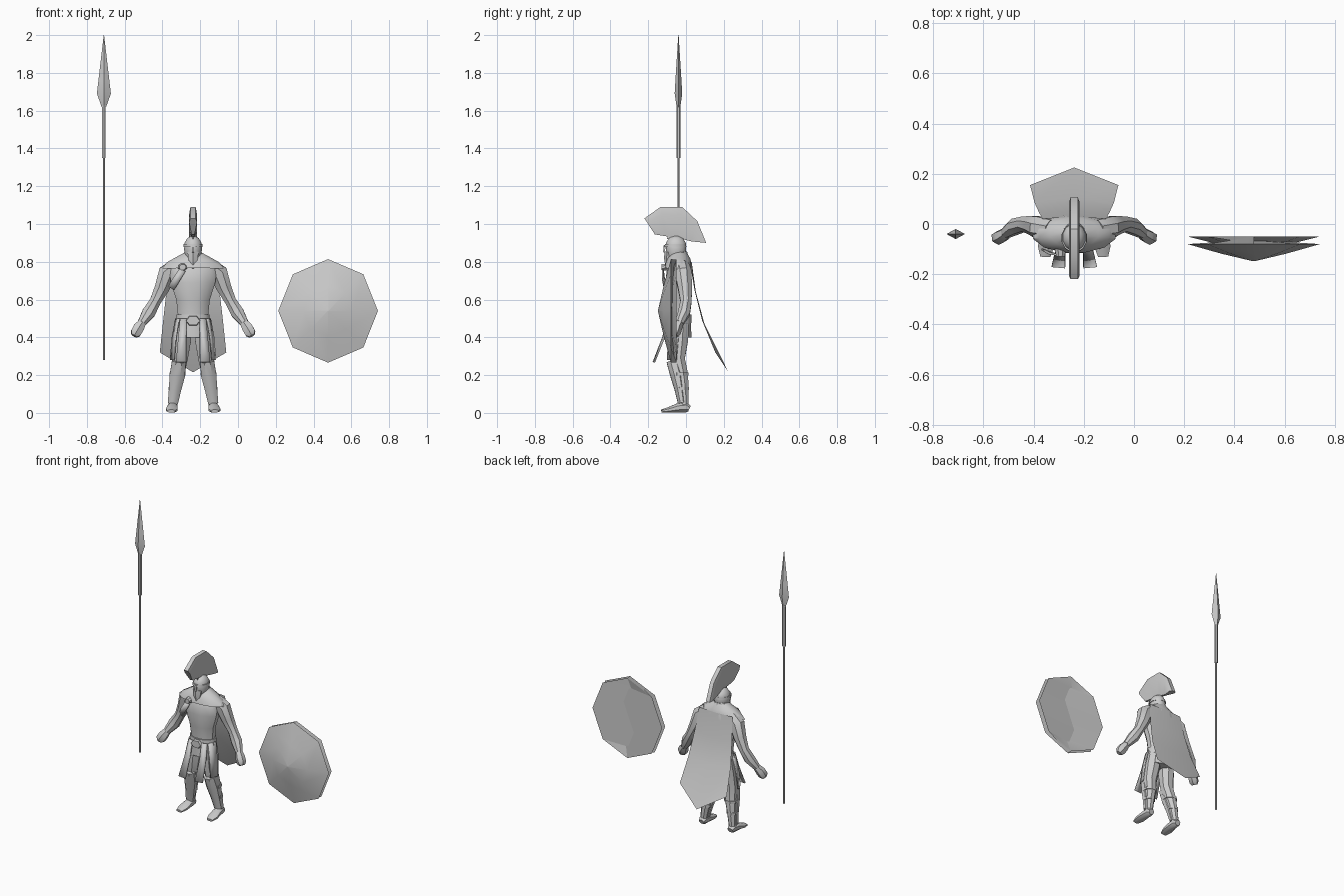
import bpy, bmesh, math
from mathutils import Vector

CX = -0.238  # figure centre line
grey = bpy.data.materials.new("stone_grey")
grey.diffuse_color = (0.6, 0.6, 0.6, 1)


def finish(name, bm, angle=40):
    bmesh.ops.recalc_face_normals(bm, faces=bm.faces[:])
    me = bpy.data.meshes.new(name)
    bm.to_mesh(me)
    bm.free()
    me.materials.append(grey)
    ob = bpy.data.objects.new(name, me)
    bpy.context.collection.objects.link(ob)
    bpy.ops.object.select_all(action='DESELECT')
    ob.select_set(True)
    bpy.context.view_layer.objects.active = ob
    bpy.ops.object.shade_smooth_by_angle(angle=math.radians(angle))
    return ob


def loft(name, path, n=8, ref=(0, 1, 0), s=1, ox=CX, cap=True, turn=0.5, angle=40):
    """Rings (x, y, z, radius across, radius along ref) swept along a path."""
    bm = bmesh.new()
    rings = []
    pts = [Vector(p[:3]) for p in path]
    for i, p in enumerate(path):
        t = (pts[min(i + 1, len(pts) - 1)] - pts[max(i - 1, 0)]).normalized()
        u = t.cross(Vector(ref)).normalized()
        v = u.cross(t).normalized()
        ring = []
        for k in range(n):
            a = 2 * math.pi * (k + turn) / n
            q = pts[i] + u * p[3] * math.cos(a) + v * p[4] * math.sin(a)
            ring.append(bm.verts.new((ox + s * q.x, q.y, q.z)))
        rings.append(ring)
    for a, b in zip(rings, rings[1:]):
        for k in range(n):
            bm.faces.new((a[k], a[(k + 1) % n], b[(k + 1) % n], b[k]))
    if cap:
        bm.faces.new(rings[0])
        bm.faces.new(rings[-1])
    return finish(name, bm, angle)


def sheet(name, rows, s=1, thick=0.0, ox=CX):
    """Grid surface from rows of points, optionally thickened."""
    bm = bmesh.new()
    g = [[bm.verts.new((ox + s * x, y, z)) for x, y, z in r] for r in rows]
    for a, b in zip(g, g[1:]):
        for k in range(len(a) - 1):
            bm.faces.new((a[k], a[k + 1], b[k + 1], b[k]))
    ob = finish(name, bm)
    if thick:
        m = ob.modifiers.new("thickness", 'SOLIDIFY')
        m.thickness = thick
        m.offset = 0
    return ob


def box(name, c, size):
    bm = bmesh.new()
    bmesh.ops.create_cube(bm, size=1)
    for v in bm.verts:
        v.co = Vector([c[i] + v.co[i] * size[i] for i in range(3)])
    return finish(name, bm)


# Spear
SX, SY = -0.71, -0.04
loft("spear_shaft", [(0, SY, .28, .006, .006), (0, SY, 1.36, .006, .006)], 6, ox=SX)
loft("spear_socket", [(0, SY, 1.35, .011, .011), (0, SY, 1.63, .011, .011)], 6, ox=SX)
loft("spear_head", [(0, SY, 1.62, .012, .01), (0, SY, 1.69, .037, .02), (0, SY, 1.76, .029, .016),
                    (0, SY, 2.0, .001, .001)], 4, ox=SX, turn=0, angle=30)

# Shield: shallow octagonal cone, hollow at the back, with a grip
HX, HZ = 0.477, 0.54
loft("shield", [(0, -.115, HZ, .004, .004), (0, -.05, HZ, .262, .272), (0, -.08, HZ, .264, .274),
                (0, -.118, HZ, .13, .135), (0, -.148, HZ, .004, .004)], 8,
     ref=(0, 0, 1), ox=HX, turn=0, angle=50)
box("shield_grip", (HX, -.075, HZ), (.13, .014, .034))
for sx in (-1, 1):
    box("grip_post", (HX + sx * .058, -.092, HZ), (.014, .04, .034))

# Torso and neck
loft("torso", [(0, -.035, .43, .085, .055), (0, -.035, .52, .083, .058), (0, -.04, .60, .092, .06),
               (0, -.045, .69, .122, .068), (0, -.04, .76, .13, .062), (0, -.03, .80, .09, .05),
               (0, -.04, .86, .035, .035)], 12)
loft("belt", [(0, -.035, .475, .094, .067), (0, -.035, .52, .09, .065)], 12)
loft("belt_buckle", [(0, -.095, .488, .04, .03), (0, -.115, .488, .036, .026)], 6,
     ref=(0, 0, 1), turn=0, angle=30)
loft("hip_cloth", [(0, -.035, .49, .094, .063), (0, -.035, .40, .104, .066)], 12)

# Helmet with face guard and beard
loft("helmet", [(0, -.05, .80, .032, .04), (0, -.052, .83, .043, .05), (0, -.053, .865, .049, .056),
                (0, -.053, .90, .046, .054), (0, -.05, .925, .031, .038), (0, -.05, .938, .008, .01)], 12)
loft("beard", [(0, -.085, .85, .034, .03), (0, -.092, .81, .028, .024), (0, -.10, .765, .006, .008)], 6)
loft("brow_guard", [(0, -.056, .878, .052, .06), (0, -.056, .893, .051, .058)], 12)
loft("nose_guard", [(0, -.112, .888, .009, .008), (0, -.117, .85, .006, .006)], 4)
loft("neck_guard", [(0, -.03, .85, .042, .036), (0, -.022, .80, .05, .04)], 10)

# Crest: arc of plume, thicker along its outer edge
outer = [(-.22, 1.03), (-.135, 1.09), (-.02, 1.09), (.06, 1.015), (.107, .90)]
inner = [(-.165, .945), (-.105, .935), (-.05, .93), (-.01, .918), (.03, .908)]
bm = bmesh.new()
ribs = []
for (oy, oz), (iy, iz) in zip(outer, inner):
    my, mz = iy + (oy - iy) * .75, iz + (oz - iz) * .75
    ribs.append([bm.verts.new((CX + x, y, z)) for x, y, z in (
        (-.008, iy, iz), (-.021, my, mz), (-.014, oy, oz),
        (.014, oy, oz), (.021, my, mz), (.008, iy, iz))])
for a, b in zip(ribs, ribs[1:]):
    for k in range(6):
        bm.faces.new((a[k], a[(k + 1) % 6], b[(k + 1) % 6], b[k]))
bm.faces.new(ribs[0])
bm.faces.new(ribs[-1])
finish("helmet_crest", bm)
loft("crest_mount", [(0, -.05, .92, .006, .05), (0, -.05, .955, .006, .045)], 6)

# Cape: shoulder mantle and hanging back panel
loft("cape_mantle", [(0, -.035, .85, .045, .04), (0, -.035, .82, .10, .06), (0, -.038, .795, .145, .07),
                     (0, -.04, .762, .17, .076)], 12, cap=False)
rows = []
for hw, ye, ze, yc, zc in ((.125, .02, .80, .03, .80), (.14, .045, .65, .052, .64),
                           (.158, .085, .49, .098, .47), (.176, .155, .32, .225, .215)):
    rows.append([(-hw, ye, ze), (0, yc, zc), (hw, ye, ze)])
sheet("cape", rows)

# Clasp and its loose end
loft("cape_clasp", [(-.055, -.095, .772, .026, .022), (-.055, -.13, .772, .018, .016)], 8, ref=(0, 0, 1))
sheet("clasp_strap", [[(-.07, -.122, .765), (-.04, -.124, .75)], [(-.105, -.116, .715), (-.07, -.122, .70)],
                      [(-.13, -.10, .67), (-.10, -.112, .65)]], thick=.008)

for s, side in ((-1, "right"), (1, "left")):
    # Arm and fist
    loft(side + "_arm", [(.09, -.025, .775, .045, .045), (.135, -.015, .74, .053, .048),
                         (.165, -.005, .66, .042, .04), (.20, 0, .59, .032, .032),
                         (.235, -.01, .53, .038, .034), (.272, -.035, .475, .024, .024)], s=s)
    loft(side + "_hand", [(.268, -.033, .48, .023, .022), (.288, -.048, .45, .033, .028),
                          (.304, -.056, .422, .032, .028), (.312, -.06, .408, .018, .018)], 6, s=s)
    # Leg, greave, straps and foot
    loft(side + "_leg", [(.05, -.035, .47, .045, .052), (.058, -.04, .39, .052, .056),
                         (.07, -.045, .285, .045, .042), (.083, -.028, .20, .038, .042),
                         (.097, -.015, .12, .029, .032), (.108, -.008, .04, .024, .024)], s=s)
    loft(side + "_greave", [(.074, -.068, .275, .04, .038), (.083, -.048, .20, .044, .038),
                            (.096, -.033, .12, .035, .028), (.107, -.022, .05, .029, .022)], s=s)
    for x, y, z, r in ((.083, -.03, .205, .046), (.096, -.019, .13, .037)):
        loft(side + "_greave_strap", [(x, y, z - .008, r, r), (x, y, z + .008, r, r)], s=s)
    loft(side + "_foot", [(.108, .018, .022, .02, .018), (.108, 0, .03, .028, .03),
                          (.109, -.04, .027, .03, .027), (.113, -.09, .016, .034, .016),
                          (.115, -.13, .009, .022, .009)], ref=(0, 0, 1), s=s)
    # Front flap flaring away from the thigh, and side flap
    sheet(side + "_front_flap", [[(.034, -.10, .50), (.068, -.088, .50)], [(.036, -.122, .40), (.078, -.115, .40)],
                                 [(.036, -.173, .268), (.09, -.168, .268)]], s=s, thick=.008)
    sheet(side + "_side_flap", [[(.072, -.085, .50), (.092, -.03, .50)], [(.09, -.095, .40), (.11, -.04, .40)],
                                [(.10, -.10, .28), (.12, -.05, .28)]], s=s, thick=.006)
